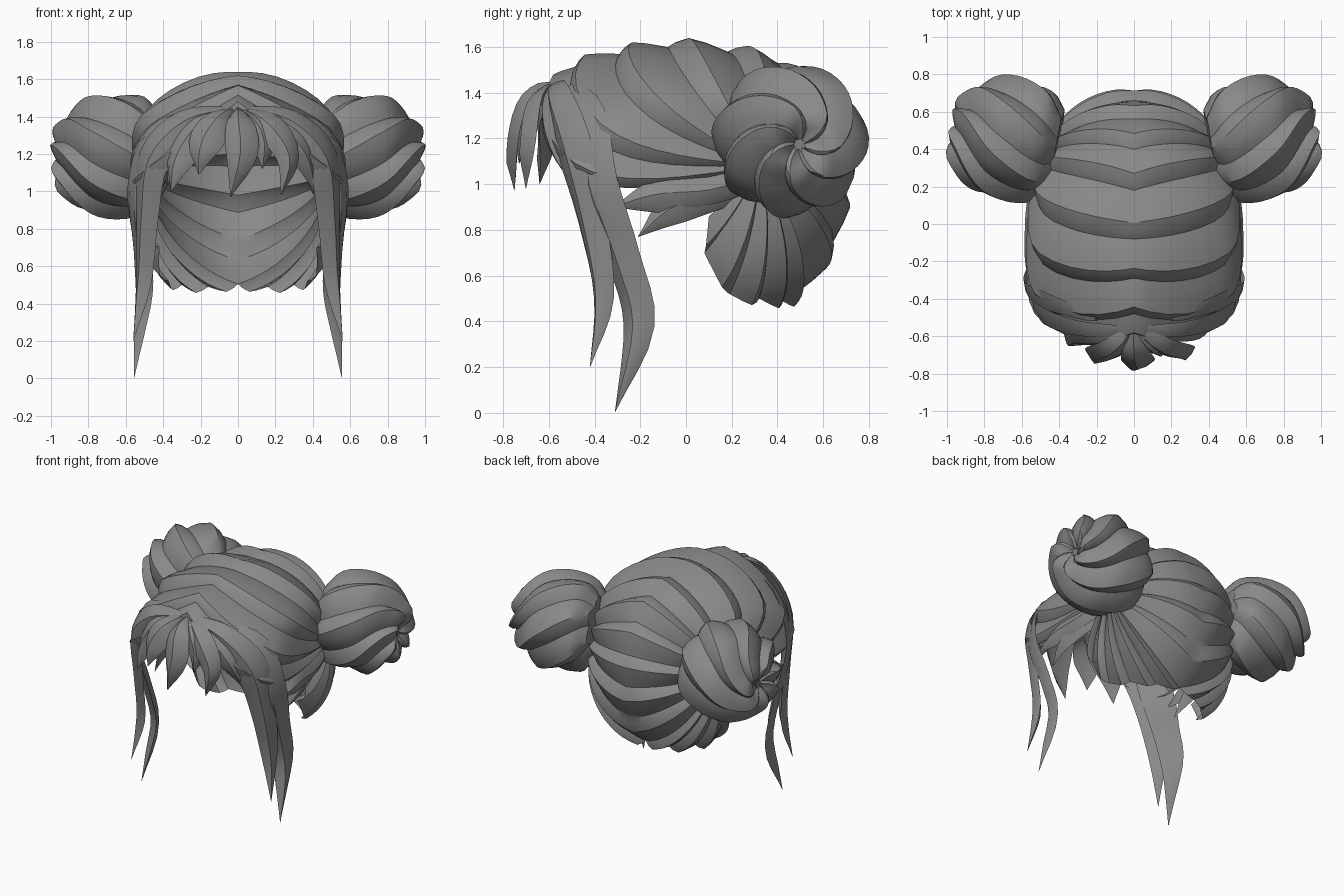
import bpy, bmesh, math
from mathutils import Vector as V, Matrix

if "Cube" in bpy.data.objects:
    bpy.data.objects.remove(bpy.data.objects["Cube"])

hair = bpy.data.materials.new("hair_grey")
hair.diffuse_color = (0.25, 0.25, 0.245, 1)
hair.use_nodes = True
hair.node_tree.nodes["Principled BSDF"].inputs["Base Color"].default_value = hair.diffuse_color
# cross-section of one tuft: steep leading side, gentle trailing side
RIDGE = [(0, 0), (0.15, 0.55), (0.35, 1.0), (0.6, 0.68), (0.85, 0.25)]


def finish(name, verts, faces, mirror=False, centre=None):
    bm = bmesh.new()
    vs = [bm.verts.new(v) for v in verts]
    for f in faces:
        bm.faces.new([vs[i] for i in f])
    bmesh.ops.remove_doubles(bm, verts=bm.verts[:], dist=0.0005)
    if centre is None:
        bmesh.ops.recalc_face_normals(bm, faces=bm.faces[:])
    else:
        bm.normal_update()
        side = sum(f.normal.dot(f.calc_center_median() - centre) * f.calc_area() for f in bm.faces)
        if side < 0:
            bmesh.ops.reverse_faces(bm, faces=bm.faces[:])
    me = bpy.data.meshes.new(name)
    bm.to_mesh(me)
    bm.free()
    me.materials.append(hair)
    ob = bpy.data.objects.new(name, me)
    bpy.context.collection.objects.link(ob)
    bpy.ops.object.select_all(action='DESELECT')
    ob.select_set(True)
    bpy.context.view_layer.objects.active = ob
    bpy.ops.object.shade_smooth_by_angle(angle=math.radians(32))
    if mirror:
        m = ob.modifiers.new("mirror", 'MIRROR')
        m.merge_threshold = 0.002
    return ob


def spline(pts, n):
    """Smooth curve through points of any dimension."""
    pts = [V(p) for p in pts]
    p = [2 * pts[0] - pts[1]] + pts + [2 * pts[-1] - pts[-2]]
    out = []
    for i in range(1, len(p) - 2):
        a, b, c, d = p[i - 1:i + 3]
        for k in range(n):
            t = k / n
            out.append(0.5 * (2 * b + (c - a) * t + (2 * a - 5 * b + 4 * c - d) * t * t
                              + (3 * b - a - 3 * c + d) * t ** 3))
    return out + [pts[-1]]


def grid_faces(rows, cols, closed=False):
    return [(r * cols + c, r * cols + (c + 1) % cols, (r + 1) * cols + (c + 1) % cols, (r + 1) * cols + c)
            for r in range(rows - 1) for c in range(cols if closed else cols - 1)]


# --- cap: tufts sweep from the parting and nape edge to the bun root ---
C, R = V((0, 0.08, 1.0)), V((0.56, 0.62, 0.6))
ROOT = V((0.49, 0.32, 1.08))
edge = [(0, -.58, 1.42), (0, -.48, 1.515), (0, -.29, 1.57), (0, -.08, 1.60), (0, .18, 1.58),
        (0, .40, 1.53), (0, .56, 1.40), (0, .66, 1.2), (0, .685, .98), (0, .64, .74),
        (0, .46, .505), (.16, .42, .49), (.30, .32, .50), (.37, .19, .52), (.42, .08, .70), (.46, .10, .86)]


def squash(p):
    p = p - C
    return V((p.x / R.x, p.y / R.y, p.z / R.z))


rows = []
for i in range(len(edge) - 1):
    for f, h in RIDGE:
        rows.append((V(edge[i]).lerp(V(edge[i + 1]), f), h, i + f))
rows.append((V(edge[-1]), 0, len(edge) - 1))
STEPS = 14
verts = []
q1 = squash(ROOT)
for s, h, k in rows:
    q0 = squash(s)
    front = max(0.0, 1 - k / 5)
    top = max(0.0, min(1.0, (9 - k) / 4))
    for j in range(STEPS + 1):
        t = j / STEPS
        bow = math.sin(math.pi * t)
        ang = q0.angle(q1)
        d = (q0.normalized() * math.sin((1 - t) * ang) + q1.normalized() * math.sin(t * ang)) / math.sin(ang)
        d = (d + V((0, -.36, -.56)) * front * bow).normalized() * (q0.length * (1 - t) + q1.length * t)
        p = C + V((d.x * R.x * (1 + (0.09 + 0.15 * front) * bow * top), d.y * R.y, d.z * R.z))
        if p.x > 0.42:    # flatten the sides of the head
            p.x = 0.42 + 0.125 * math.tanh((p.x - 0.42) / 0.125)
        p += (p - C).normalized() * 0.056 * h * (1 - t ** 3) * (0.8 + 0.2 * min(1, t * 6))
        p.x = min(p.x, 0.575)
        if k <= 10:
            p.x = 0 if j == 0 else max(p.x, 0)
        verts.append(p)
finish("hair_cap", verts, grid_faces(len(rows), STEPS + 1), True, C)

# --- buns: twisted ridged knots at each side ---
BC = V((.69, .46, 1.19))
TILT = Matrix.Rotation(math.radians(9), 3, 'Z') @ Matrix.Rotation(math.radians(4), 3, 'Y')
profile = spline([(-.29, .15), (-.21, .255), (-.08, .29), (.06, .28), (.15, .235), (.22, .17), (.27, .10), (.22, .02)], 3)
TUFTS = 7
verts = []
for r, pr in enumerate(profile):
    t = r / (len(profile) - 1)
    for i in range(TUFTS):
        for f, h in RIDGE:
            a = 2 * math.pi * (i + f) / TUFTS - 0.5 - 2.1 * t ** 1.2
            rad = pr[1] + 0.052 * h * min(1, pr[1] / 0.12)
            verts.append(BC + TILT @ V((pr[0] + 0.03 * h * t, rad * math.cos(a), rad * math.sin(a))))
cols = TUFTS * len(RIDGE)
n = len(verts)
faces = grid_faces(len(profile), cols, True) + [tuple(range(cols)), tuple(range(n - cols, n))]
finish("side_bun", verts, faces, True)


# --- loose locks: tapered strips with a raised ridge ---
def lock(name, pts, thick=0.035, mirror=False):
    """pts: (x, y, z, half_width)"""
    path = spline(pts, 4)
    verts = []
    for i, p in enumerate(path):
        c = V(p[:3])
        tan = (V(path[min(i + 1, len(path) - 1)][:3]) - V(path[max(i - 1, 0)][:3])).normalized()
        out = c - V((0, .05, .5 + .5 * c.z))
        out = (out - tan * out.dot(tan)).normalized()
        side = tan.cross(out).normalized()
        w = max(p[3], 0.001)
        th = thick * min(1, w / 0.05)
        for a, b in ((-1, -.3), (-.55, .5), (.1, 1), (.6, .45), (1, -.3), (0, -.1)):
            verts.append(c + side * w * a + out * th * b)
    n = len(verts)
    faces = grid_faces(len(path), 6, True) + [tuple(range(6)), tuple(range(n - 6, n))]
    finish(name, verts, faces, mirror)


# fringe
fringe = [
    [(0, -.56, 1.44, .02), (.01, -.69, 1.37, .075), (.02, -.745, 1.2, .085), (-.04, -.75, .97, 0)],
    [(.02, -.56, 1.44, .02), (.17, -.66, 1.35, .08), (.27, -.69, 1.18, .065), (.23, -.7, .98, 0)],
    [(-.02, -.56, 1.44, .02), (-.11, -.66, 1.37, .08), (-.18, -.70, 1.25, .09), (-.21, -.73, 1.09, 0)],
    [(-.03, -.55, 1.44, .02), (-.19, -.61, 1.35, .09), (-.30, -.61, 1.2, .09), (-.36, -.64, 1.0, 0)],
    [(.03, -.55, 1.44, .02), (.2, -.59, 1.36, .08), (.34, -.58, 1.22, .08), (.41, -.50, 1.0, 0)],
    [(.01, -.56, 1.44, .02), (.1, -.65, 1.36, .06), (.14, -.67, 1.26, .065), (.13, -.69, 1.12, 0)],
]
for i, pts in enumerate(fringe):
    lock(f"fringe_{i + 1}", pts)

# long locks framing the face, draped over the front of the cap
lock("face_lock_front", [(.02, -.56, 1.44, .02), (.28, -.56, 1.37, .08), (.46, -.50, 1.17, .11),
                         (.495, -.42, .85, .085), (.51, -.365, .5, .055), (.56, -.42, .2, 0)], .04, True)
lock("face_lock_back", [(.2, -.50, 1.42, .03), (.44, -.43, 1.28, .1), (.53, -.39, 1.0, .11),
                        (.515, -.28, .68, .09), (.51, -.21, .38, .075), (.555, -.31, .005, 0)], .035, True)

# short wisps below the bun, pointing forward
lock("ear_wisp_upper", [(.5, .3, 1.03, .06), (.55, .1, .97, .06), (.56, -.12, .95, .075), (.555, -.32, .9, 0)], .025, True)
lock("ear_wisp_lower", [(.46, .28, 1.0, .06), (.52, .1, .94, .065), (.54, -.06, .89, .07), (.52, -.21, .77, 0)], .025, True)
